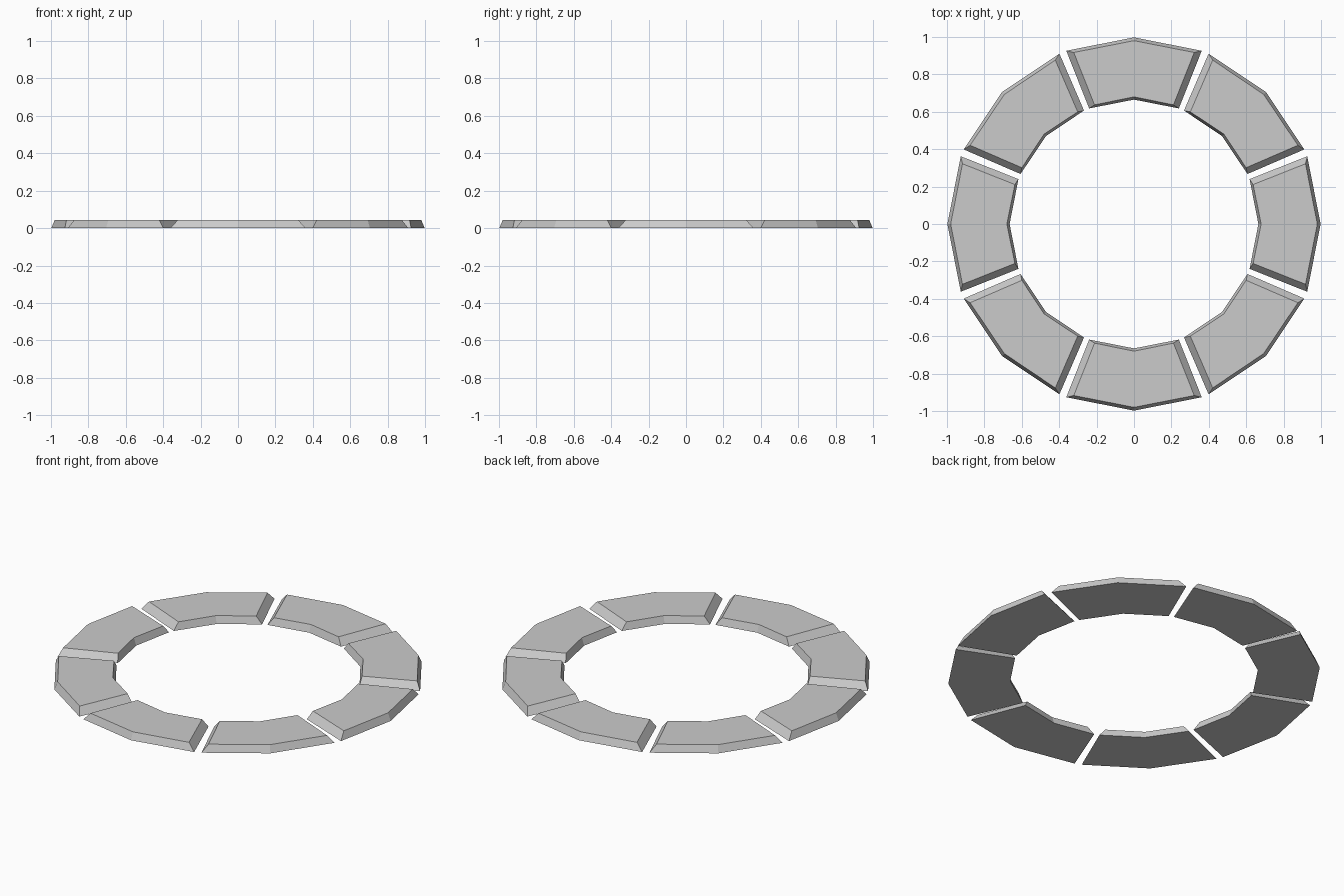
import bpy, bmesh, math
from mathutils import Matrix

if "Cube" in bpy.data.objects:
    bpy.data.objects.remove(bpy.data.objects["Cube"])

HEIGHT = 0.043

# Half outline of one segment pointing +y: outer mid, outer end, inner end, inner mid
BASE = [(0, 0.998), (0.362, 0.926), (0.24, 0.618), (0, 0.665)]
TOP = [(0, 0.98), (0.322, 0.917), (0.211, 0.637), (0, 0.68)]


def outline(half):
    """Mirror the half outline across x = 0 into a closed loop."""
    return half + [(-x, y) for x, y in reversed(half[1:3])]


def ring_segment(index):
    bm = bmesh.new()
    low = [bm.verts.new((x, y, 0)) for x, y in outline(BASE)]
    high = [bm.verts.new((x, y, HEIGHT)) for x, y in outline(TOP)]
    n = len(low)
    # sloped sides
    for i in range(n):
        j = (i + 1) % n
        bm.faces.new((low[i], low[j], high[j], high[i]))
    # top and bottom, split at the middle of the segment
    for loop in (low, high):
        bm.faces.new((loop[0], loop[1], loop[2], loop[3]))
        bm.faces.new((loop[0], loop[3], loop[4], loop[5]))
    bmesh.ops.recalc_face_normals(bm, faces=bm.faces)
    bm.transform(Matrix.Rotation(index * math.pi / 4, 4, 'Z'))
    mesh = bpy.data.meshes.new(f"ring_segment_{index + 1}")
    bm.to_mesh(mesh)
    bm.free()
    bpy.context.collection.objects.link(bpy.data.objects.new(mesh.name, mesh))


# Eight separate bevelled segments around the ring
for k in range(8):
    ring_segment(k)
